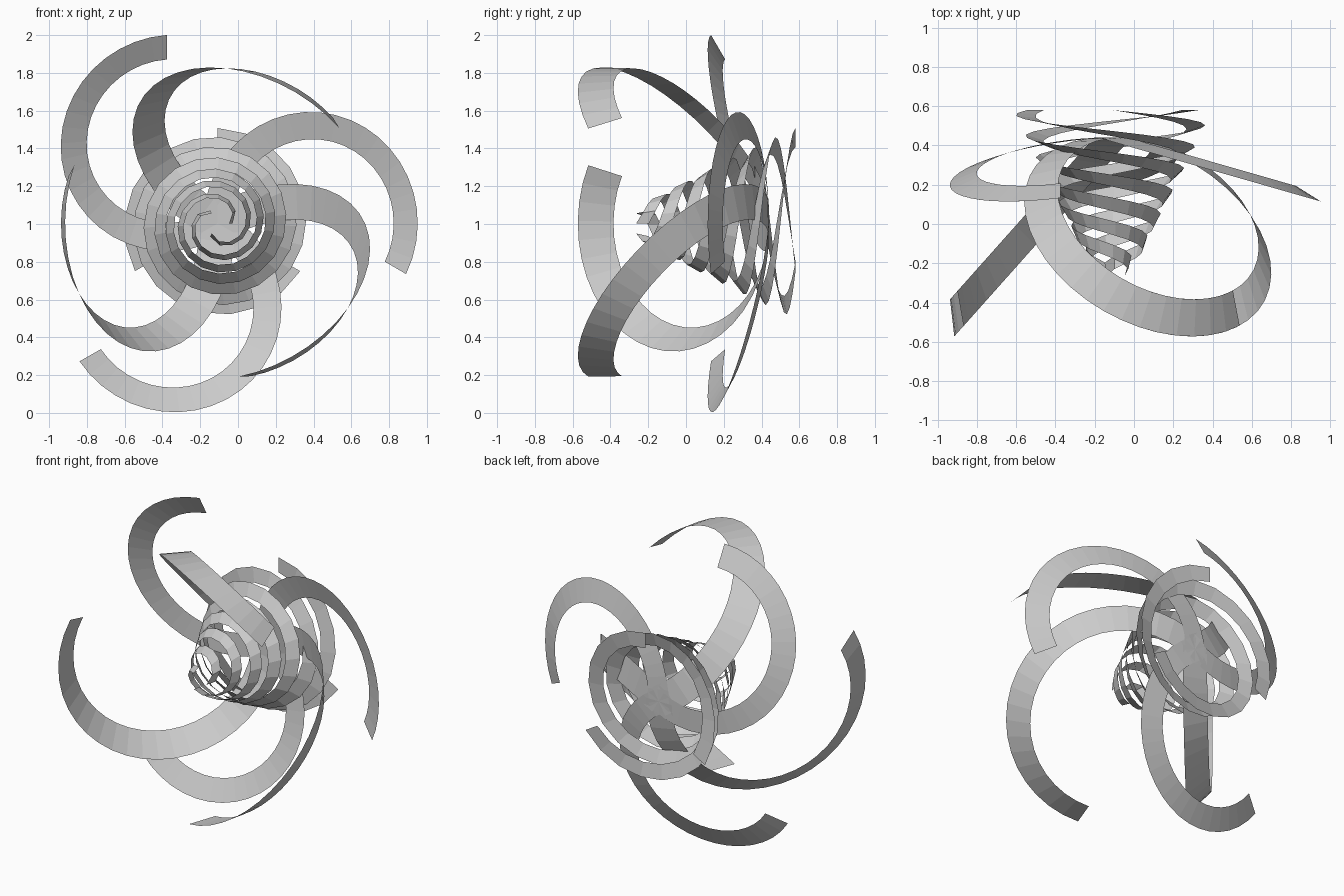
import bpy, math
from mathutils import Vector

if "Cube" in bpy.data.objects:
    bpy.data.objects.remove(bpy.data.objects["Cube"])

HUB = Vector((-0.108, 0.44, 1.003))
BACK = Vector((0, 1, 0))


def radial(a):
    """Unit vector in the front (x-z) plane."""
    return Vector((math.cos(a), 0, math.sin(a)))


def ribbon(name, rails):
    """Strip of flat quads between paired inner and outer edge points."""
    verts = [p for pair in rails for p in pair]
    faces = [(2 * i, 2 * i + 1, 2 * i + 3, 2 * i + 2) for i in range(len(rails) - 1)]
    me = bpy.data.meshes.new(name)
    me.from_pydata(verts, [], faces)
    ob = bpy.data.objects.new(name, me)
    bpy.context.collection.objects.link(ob)


def curl_petal(name, a, tilt, r, width, segs=24):
    """Arc leaving the hub flat, on a circle tilted forward, coned by the same tilt."""
    c, s = math.cos(tilt), math.sin(tilt)
    e1, e2 = radial(a), radial(a + math.pi / 2)
    far = c * e1 - s * BACK
    normal = -s * e1 - c * BACK
    rails = []
    for i in range(segs + 1):
        th = math.radians(180 - 207 * i / segs)
        q = math.cos(th) * far + math.sin(th) * e2
        mid = HUB + r * far + r * q
        w = (c * q + s * normal) * width / 2
        rails.append((mid - w, mid + w))
    ribbon(name, rails)


def cone_spiral(name, end_angle, turns=2.25, segs=40):
    """Conical helix: narrow at the front tip, flat and wide at the back."""
    rails = []
    for i in range(segs + 1):
        u = (i / segs) ** 0.85
        e = radial(end_angle - (1 - u) * turns * 2 * math.pi)
        r = 0.07 + 0.385 * u ** 0.75
        phi = math.radians(75) * (1 - u ** 1.5)
        width = 0.07 + 0.03 * u
        mid = Vector((HUB.x, -0.23 + 0.81 * u, HUB.z)) + r * e
        w = (math.cos(phi) * e + math.sin(phi) * BACK) * width / 2
        rails.append((mid - w, mid + w))
    ribbon(name, rails)


# Three copies of each ribbon around the hub
for k in range(3):
    turn = k * 2 * math.pi / 3
    curl_petal(f"outer_petal_{k + 1}", turn, math.radians(16), 0.518, 0.15)
    curl_petal(f"forward_petal_{k + 1}", math.pi + turn, math.radians(48.3), 0.615, 0.19)
    cone_spiral(f"centre_spiral_{k + 1}", math.radians(-30) + turn)
